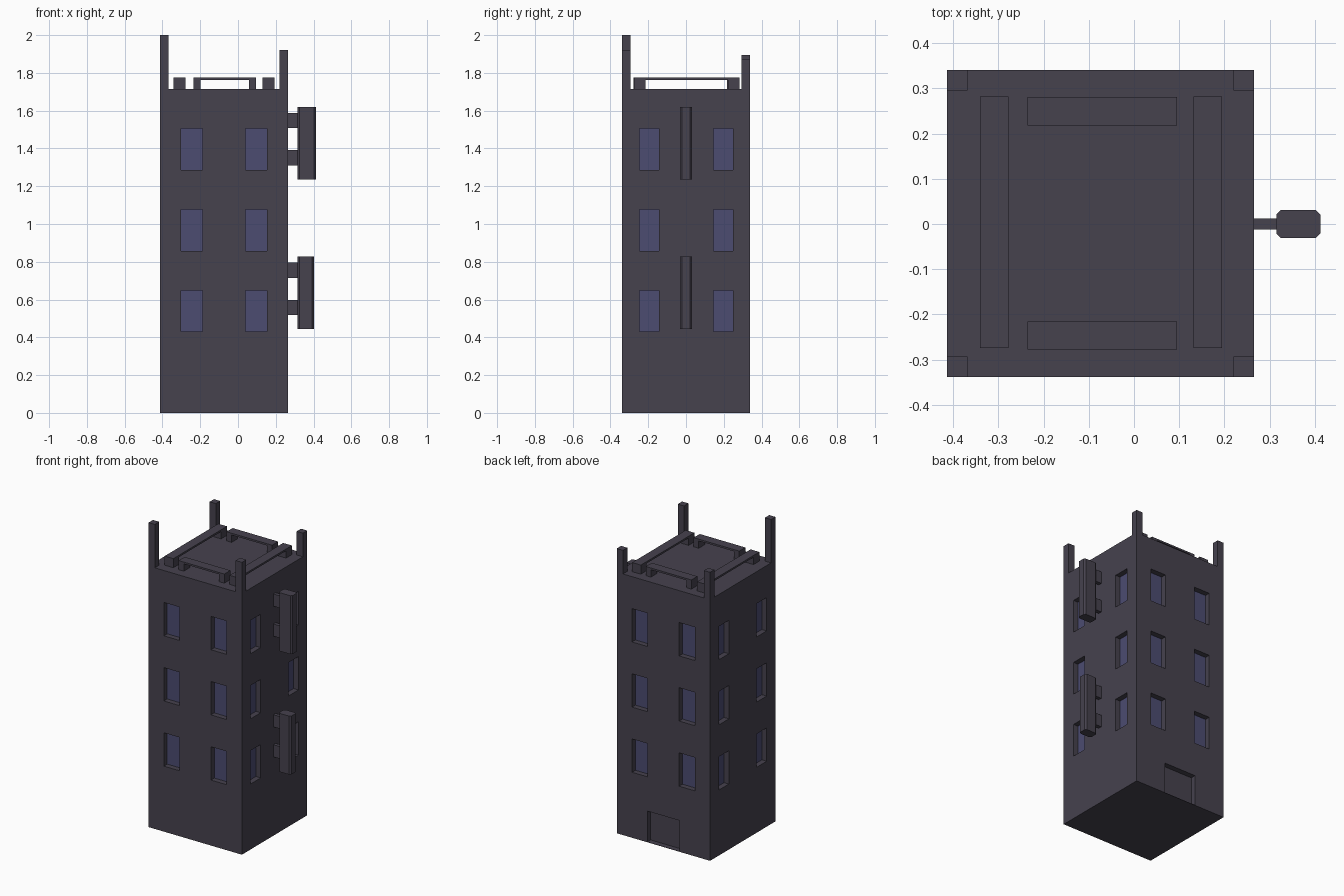
import bpy, bmesh, math
from mathutils import Matrix, Vector

if "Cube" in bpy.data.objects:
    bpy.data.objects.remove(bpy.data.objects["Cube"])


def material(name, rgb):
    m = bpy.data.materials.new(name)
    m.diffuse_color = (*rgb, 1)
    m.use_nodes = True
    m.node_tree.nodes["Principled BSDF"].inputs["Base Color"].default_value = m.diffuse_color
    return m


WALL = material("dark_stone", (0.061, 0.054, 0.076))
GLASS = material("window_blue", (0.072, 0.072, 0.165))


def add_box(bm, x0, x1, y0, y1, z0, z1):
    mat = Matrix.Translation(((x0 + x1) / 2, (y0 + y1) / 2, (z0 + z1) / 2)) @ \
        Matrix.Diagonal((x1 - x0, y1 - y0, z1 - z0, 1))
    return bmesh.ops.create_cube(bm, size=1, matrix=mat)["verts"]


def make(name, boxes, chamfer=0):
    bm = bmesh.new()
    for b in boxes:
        vs = add_box(bm, *b)
        if chamfer:
            edges = [e for e in bm.edges if e.verts[0] in vs and
                     abs(e.verts[0].co.z - e.verts[1].co.z) > 0.1]
            bmesh.ops.bevel(bm, geom=edges, offset=chamfer, segments=1, affect='EDGES')
    me = bpy.data.meshes.new(name)
    bm.to_mesh(me)
    bm.free()
    me.materials.append(WALL)
    ob = bpy.data.objects.new(name, me)
    bpy.context.collection.objects.link(ob)
    return ob


# Tower body
X0, X1, Y0, Y1, TOP = -0.413, 0.265, -0.338, 0.34, 1.715
CX, CY, H = (X0 + X1) / 2, (Y0 + Y1) / 2, (X1 - X0) / 2
DEPTH = 0.035
tower = make("tower", [(X0, X1, Y0, Y1, 0, TOP)])

# Recess cutters: two columns by three floors on every wall, plus back door
cuts = []
for z in (0.43, 0.858, 1.286):
    for s in (-1, 1):
        # front and back
        c = CX + s * 0.171
        for y in (Y0, Y1):
            cuts.append((c - 0.057, c + 0.057, y - DEPTH, y + DEPTH, z, z + 0.219))
        # left and right
        c = CY + s * 0.196
        for x in (X0, X1):
            cuts.append((x - DEPTH, x + DEPTH, c - 0.052, c + 0.052, z, z + 0.219))
cuts.append((CX - 0.117, CX + 0.117, Y1 - DEPTH, Y1 + DEPTH, 0.002, 0.205))
cutter = make("recess_cutter", cuts)
cutter.hide_render = True

mod = tower.modifiers.new("recesses", 'BOOLEAN')
mod.object = cutter
mod.operation = 'DIFFERENCE'
mod.solver = 'EXACT'
bpy.context.view_layer.objects.active = tower
bpy.ops.object.modifier_apply(modifier="recesses")
bpy.data.objects.remove(cutter)

# Glass on the window recess backs
tower.data.materials.clear()
tower.data.materials.append(WALL)
tower.data.materials.append(GLASS)
for p in tower.data.polygons:
    d = (p.center - Vector((CX, CY, 0))).dot(p.normal)
    recessed = abs(p.normal.z) < 0.1 and abs(d - (H - DEPTH)) < 0.004
    p.material_index = 1 if recessed and p.center.z > 0.3 else 0

# Corner posts of uneven height
P = 0.045
for name, x, y, z in (("front_left", X0, Y0, 2.0), ("front_right", X1 - P, Y0, 1.92),
                      ("back_left", X0, Y1 - P, 1.895), ("back_right", X1 - P, Y1 - P, 1.87)):
    make(name + "_post", [(x, x + P, y, y + P, TOP, z)])

# Roof benches: thin slab on two end feet
RZ, SZ = 1.775, 1.763
for name, x in (("left", -0.341), ("right", 0.131)):
    a, b, f = -0.274, 0.282, 0.06
    make(name + "_roof_bench", [(x, x + 0.063, a, b, SZ, RZ),
                                (x, x + 0.063, a, a + f, TOP, SZ),
                                (x, x + 0.063, b - f, b, TOP, SZ)])
for name, y in (("front", -0.278), ("back", 0.218)):
    a, b, f = -0.236, 0.095, 0.037
    make(name + "_roof_bench", [(a, b, y, y + 0.063, SZ, RZ),
                                (a, a + f, y, y + 0.063, TOP, SZ),
                                (b - f, b, y, y + 0.063, TOP, SZ)])

# Hanging signs with brackets on the right wall
for name, z, x in (("lower", 0.443, 0.403), ("upper", 1.236, 0.412)):
    make(name + "_sign", [(0.315, x, -0.031, 0.031, z, z + 0.384)], chamfer=0.01)
    make(name + "_sign_brackets", [(X1, 0.316, -0.012, 0.012, z + h, z + h + 0.08)
                                   for h in (0.075, 0.272)])
